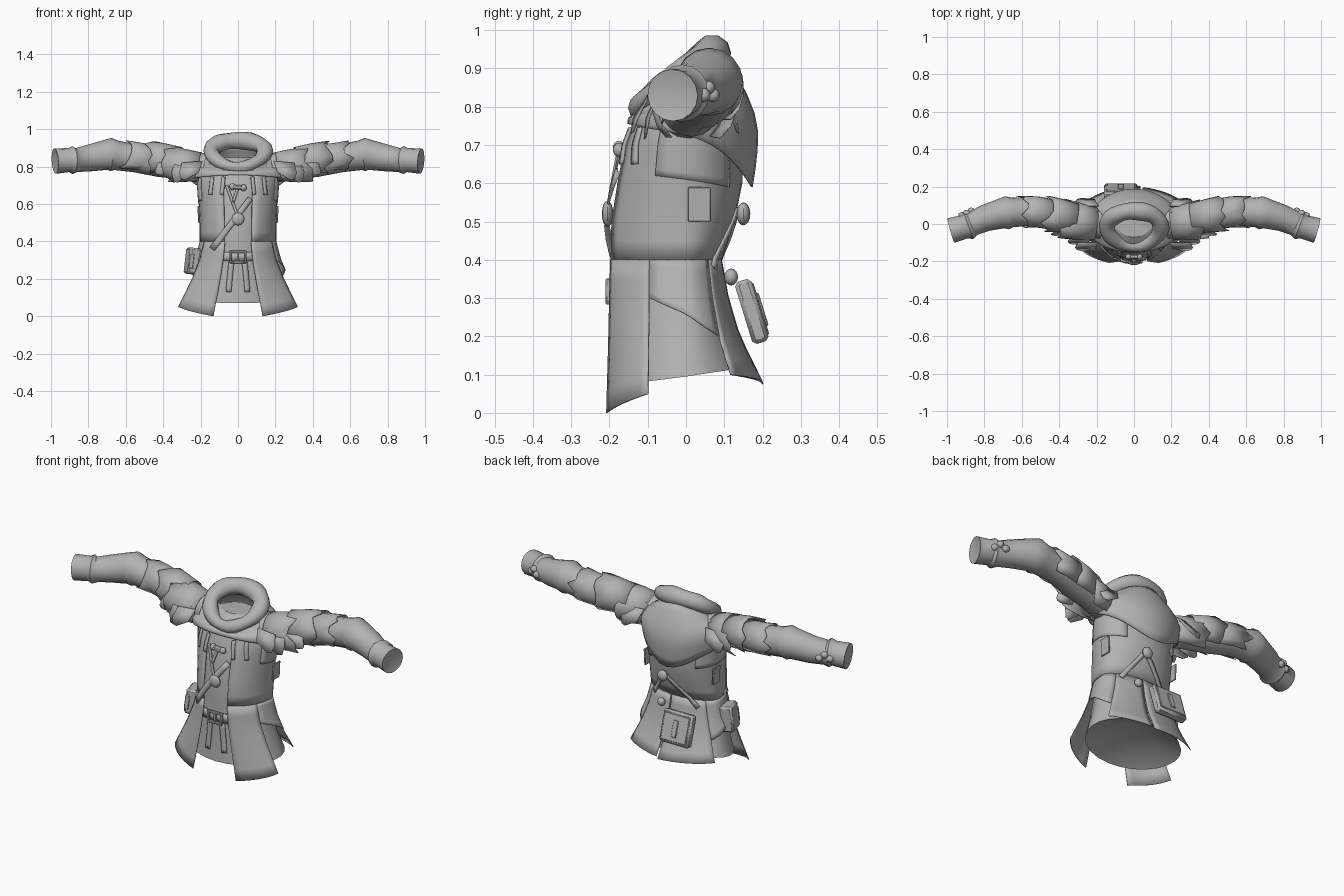
import bpy, bmesh, math, random
from mathutils import Vector

random.seed(4)
if "Cube" in bpy.data.objects:
    bpy.data.objects.remove(bpy.data.objects["Cube"])

cloth = bpy.data.materials.new("grey cloth")
cloth.use_nodes = True
GREY = (0.45, 0.45, 0.45, 1)
cloth.diffuse_color = GREY
cloth.node_tree.nodes["Principled BSDF"].inputs["Base Color"].default_value = GREY

# Height profiles: z, half width, front depth, back depth
BODY = [(.07, .265, .195, .165), (.2, .23, .19, .125), (.3, .208, .19, .10), (.4, .193, .19, .083),
        (.5, .193, .19, .11), (.6, .198, .175, .13), (.7, .203, .155, .13), (.76, .2, .13, .13),
        (.82, .16, .11, .11), (.85, .09, .07, .07)]
COAT = [(0, .385, .22, .235), (.1, .33, .217, .19), (.2, .275, .214, .14), (.3, .23, .212, .11),
        (.4, .203, .209, .092), (.5, .203, .207, .125), (.6, .208, .19, .145), (.7, .215, .17, .145),
        (.77, .215, .14, .14), (.82, .17, .12, .12)]


def section(rows, z):
    for a, b in zip(rows, rows[1:]):
        if z <= b[0]:
            t = max(0, (z - a[0]) / (b[0] - a[0]))
            return [p + (q - p) * t for p, q in zip(a[1:], b[1:])]
    return rows[-1][1:]


def on_body(rows, z, deg, off=0):
    w, f, b = section(rows, z)
    a = math.radians(deg)
    c = math.cos(a)
    return Vector(((w + off) * math.sin(a), -c * ((f if c > 0 else b) + off), z))


def finish(name, bm, thick=0, angle=40):
    bmesh.ops.recalc_face_normals(bm, faces=bm.faces)
    me = bpy.data.meshes.new(name)
    bm.to_mesh(me)
    bm.free()
    me.materials.append(cloth)
    for p in me.polygons:
        p.use_smooth = True
    me.set_sharp_from_angle(angle=math.radians(angle))
    ob = bpy.data.objects.new(name, me)
    bpy.context.collection.objects.link(ob)
    if thick:
        mod = ob.modifiers.new("thickness", 'SOLIDIFY')
        mod.thickness = thick
        mod.offset = 0
    return ob


def grid(name, rows, closed=False, caps=(), thick=0, angle=40):
    """Skin a list of equally long point rows."""
    bm = bmesh.new()
    vs = [[bm.verts.new(p) for p in r] for r in rows]
    n = len(rows[0])
    for r, q in zip(vs, vs[1:]):
        for i in range(n if closed else n - 1):
            j = (i + 1) % n
            bm.faces.new((r[i], r[j], q[j], q[i]))
    for k, tip in caps:
        v = bm.verts.new(tip)
        for i in range(n):
            bm.faces.new((vs[k][i], vs[k][(i + 1) % n], v))
    return finish(name, bm, thick, angle)


def panel(name, a0, a1, top, low0, low1, off=0, n=8, steps=7):
    rows = []
    for k in range(steps + 1):
        row = []
        for i in range(n + 1):
            t = i / n
            low = low0 + (low1 - low0) * t
            row.append(on_body(COAT, top + (low - top) * k / steps, a0 + (a1 - a0) * t, off))
        rows.append(row)
    grid(name, rows, thick=.004)


def box(name, loc, size, rot=(0, 0, 0), bevel=.006):
    bm = bmesh.new()
    bmesh.ops.create_cube(bm, size=1)
    bmesh.ops.scale(bm, vec=size, verts=bm.verts)
    bmesh.ops.bevel(bm, geom=bm.edges[:], offset=bevel, segments=1, affect='EDGES')
    ob = finish(name, bm)
    ob.location, ob.rotation_euler = loc, rot


def ball(name, loc, size):
    bm = bmesh.new()
    bmesh.ops.create_uvsphere(bm, u_segments=12, v_segments=8, radius=1)
    bmesh.ops.scale(bm, vec=size, verts=bm.verts)
    finish(name, bm).location = loc


def strap(name, start, end, width, back=False, off=.005, rows=COAT):
    """Ribbon between two (x, z) points, laid on the body surface."""
    (x0, z0), (x1, z1) = start, end
    side = Vector((z1 - z0, x0 - x1)).normalized() * width / 2
    lines = []
    for k in range(9):
        t = k / 8
        line = []
        for s in (-1, 1):
            x, z = x0 + (x1 - x0) * t + s * side.x, z0 + (z1 - z0) * t + s * side.y
            deg = math.degrees(math.asin(max(-1, min(1, x / section(rows, z)[0]))))
            line.append(on_body(rows, z, 180 - deg if back else deg, off))
        lines.append(line)
    grid(name, lines, thick=.006)


def tube(path, n=16, spin=(0, 360), end_jag=0):
    """Rings (x, y, z, radius) set square to the path."""
    pts = [Vector(p[:3]) for p in path]
    full = spin[1] - spin[0] == 360
    rows = []
    for i, p in enumerate(pts):
        d = (pts[min(i + 1, len(pts) - 1)] - pts[max(i - 1, 0)]).normalized()
        u = d.cross(Vector((0, 0, 1))).normalized()
        v = u.cross(d)
        row = []
        for k in range(n):
            a = math.radians(spin[0] + (spin[1] - spin[0]) * k / (n if full else n - 1))
            q = p + (u * math.cos(a) + v * math.sin(a)) * path[i][3]
            if i == len(pts) - 1:
                q += d * end_jag * (random.random() - .5)
            row.append(q)
        rows.append(row)
    return rows


# Inner body, closed at the neck and under the hem
body = [[on_body(BODY, z, d * 15) + Vector((0, 0, .025 * (1 - math.cos(d * math.pi / 12)) if z < .1 else 0))
         for d in range(24)] for z, *_ in BODY]
grid("inner_tunic", body, True, caps=((0, (0, 0, .2)), (-1, (0, 0, .85))), angle=25)

# Coat with split skirt
grid("coat_body", [[on_body(COAT, z / 100, 21 + 318 * i / 28) for i in range(29)]
                   for z in (40, 45, 50, 55, 60, 65, 70, 77, 82)], thick=.004)
panel("front_tail_left", 20, 63, .4, 0, .05)
panel("front_tail_right", 340, 297, .4, 0, .05)
panel("side_skirt_left", 63, 128, .4, .3, .2)
panel("side_skirt_right", 297, 232, .4, .3, .2)
panel("back_tail_left", 128, 172, .4, .1, .085)
panel("back_tail_right", 174, 232, .4, .075, .1)
panel("armhole_drape_left", 65, 140, .74, .62, .59, .003)
panel("armhole_drape_right", 295, 220, .74, .62, .59, .003)

# Hood hanging over the shoulders and back
hood = []
for k in range(8):
    t, row = k / 7, []
    for i in range(32):
        a = math.radians(i * 360 / 32)
        rear = (1 - math.cos(a)) / 2
        low = .755 - .02 * math.sin(a) ** 2 - .165 * rear ** 4
        top = .79 + .14 * rear
        bulge = math.sin(min(1, t * 1.5) * math.pi / 2)
        w = .13 + .135 * bulge
        d = (.09 + .06 * bulge) if rear < .5 else (.1 + .092 * bulge - .02 * t ** 3)
        row.append((w * math.sin(a) * (1 - .22 * t * rear ** 2), -d * math.cos(a), top + (low - top) * t))
    hood.append(row)
grid("hood_cape", hood, True, thick=.005)

# Thick rolled collar, tilted down to a soft point at the front
collar = []
for i in range(29):
    a = i * math.tau / 28
    rear = (1 - math.cos(a)) / 2
    c = Vector((.155 * math.sin(a) * (.85 + .15 * rear), -.025 - .095 * math.cos(a),
                .82 + .12 * rear - .025 * (1 - rear) ** 4))
    out = Vector((math.sin(a), -math.cos(a), 0))
    r = .03 + .018 * math.sqrt(rear) + .003 * math.sin(5 * a)
    collar.append([c + (out * math.cos(b) + Vector((0, 0, 1)) * math.sin(b)) * r
                   for b in (j * math.tau / 10 for j in range(10))])
grid("rolled_collar", collar, True, angle=60)

# Sleeves, ragged shoulder layers and cuffs
ARM = [(.17, .0, .79, .08), (.30, .025, .81, .078), (.42, .045, .825, .08), (.55, .065, .845, .075),
       (.65, .062, .86, .079), (.68, .06, .865, .089), (.71, .055, .862, .08), (.8, .03, .845, .071),
       (.865, .0, .835, .064), (.885, -.01, .835, .075), (.905, -.015, .835, .064), (.978, -.035, .83, .068)]
LAYERS = [((.2, .0, .79, .086), (.28, .01, .795, .098), (.36, .025, .8, .106), .07),
          ((.31, .03, .825, .08), (.4, .045, .835, .09), (.47, .055, .84, .096), .06),
          ((.43, .05, .835, .08), (.52, .065, .845, .082), (.6, .065, .855, .085), .06)]
for side, s in (("left", 1), ("right", -1)):
    def flip(rows):
        return [[(s * p[0], p[1], p[2]) for p in r] for r in rows]
    grid(f"sleeve_{side}", flip(tube(ARM)), True, caps=((-1, (s * .962, -.03, .83)),))
    for k, (*path, jag) in enumerate(LAYERS):
        grid(f"shoulder_layer_{k + 1}_{side}", flip(tube(path, 14, (-50, 230), jag)), thick=.003, angle=25)
    # Hanging points in front of and behind the shoulder
    for k, (x, y, z) in enumerate(((.31, -.095, .715), (.27, -.125, .73), (.4, -.055, .755), (.27, .12, .73))):
        grid(f"shoulder_point_{k + 1}_{side}",
             [[(s * (x - .08), y * .8, .83), (s * (x + .03), y * .8, .82)],
              [(s * (x - .06), y * 1.1, .77), (s * (x + .045), y, .77)],
              [(s * (x + .01), y * 1.15, z), (s * (x + .035), y * 1.1, z + .005)]], thick=.003)
    for k in range(3):
        ball(f"cuff_knot_{k + 1}_{side}", (s * (.87 + .025 * k), .07 - .012 * k, .83 + .02 * (k % 2)), (.02, .018, .018))
    # Side patch and chest tabs
    box(f"side_patch_{side}", (s * .211, .035, .545), (.008, .06, .09), (0, s * .05, 0), .002)
    for x in (.075, .135):
        strap(f"chest_tab_{x}_{side}", (s * x, .745), (s * (x + .01), .65), .018)
    # Hanging ends below the buckle
    strap(f"belt_end_{side}", (s * .035, .29), (s * .05, .13), .028, rows=BODY)

# Front fastenings
strap("cross_strap_long", (.065, .63), (-.135, .36), .03)
strap("cross_strap_short", (-.06, .7), (.0, .53), .014)
strap("toggle_cord", (.0, .69), (-.025, .61), .014)
ball("front_button", (0, -.205, .52), (.034, .015, .034))
box("toggle_bar", (0, -.175, .69), (.07, .025, .024), (0, .1, 0))
for k, x in enumerate((-.03, .03)):
    ball(f"toggle_end_{k + 1}", (x, -.175, .69 - x * .1), (.016, .016, .018))

# Belt and buckle
strap("belt", (-.1, .32), (.1, .32), .05, rows=BODY, off=.007)
for z in (.29, .345):
    box("buckle_rail", (0, -.203, z), (.09, .014, .013), bevel=.003)
for x in (-.04, .0, .04):
    box("buckle_post", (x, -.203, .318), (.013, .014, .06), bevel=.003)

# Back straps and buttons
strap("back_strap_right", (.04, .53), (-.13, .36), .022, True)
strap("back_strap_left", (.04, .53), (.14, .38), .022, True)
ball("back_button_upper", (.04, .15, .52), (.03, .018, .03))
ball("back_button_lower", (.07, .118, .355), (.022, .018, .022))

# Pouches
box("back_pouch", (-.07, .172, .265), (.18, .045, .17), (.3, 0, 0), .01)
box("back_pouch_flap", (-.07, .194, .272), (.15, .006, .14), (.3, 0, 0), .002)
box("back_pouch_tongue", (-.07, .198, .27), (.03, .01, .09), (.3, 0, 0), .003)
box("hip_pouch", (-.24, -.04, .295), (.07, .1, .14), (0, .12, .25), .01)
box("hip_pouch_tongue", (-.25, -.092, .295), (.025, .01, .08), (0, .12, .25), .003)
